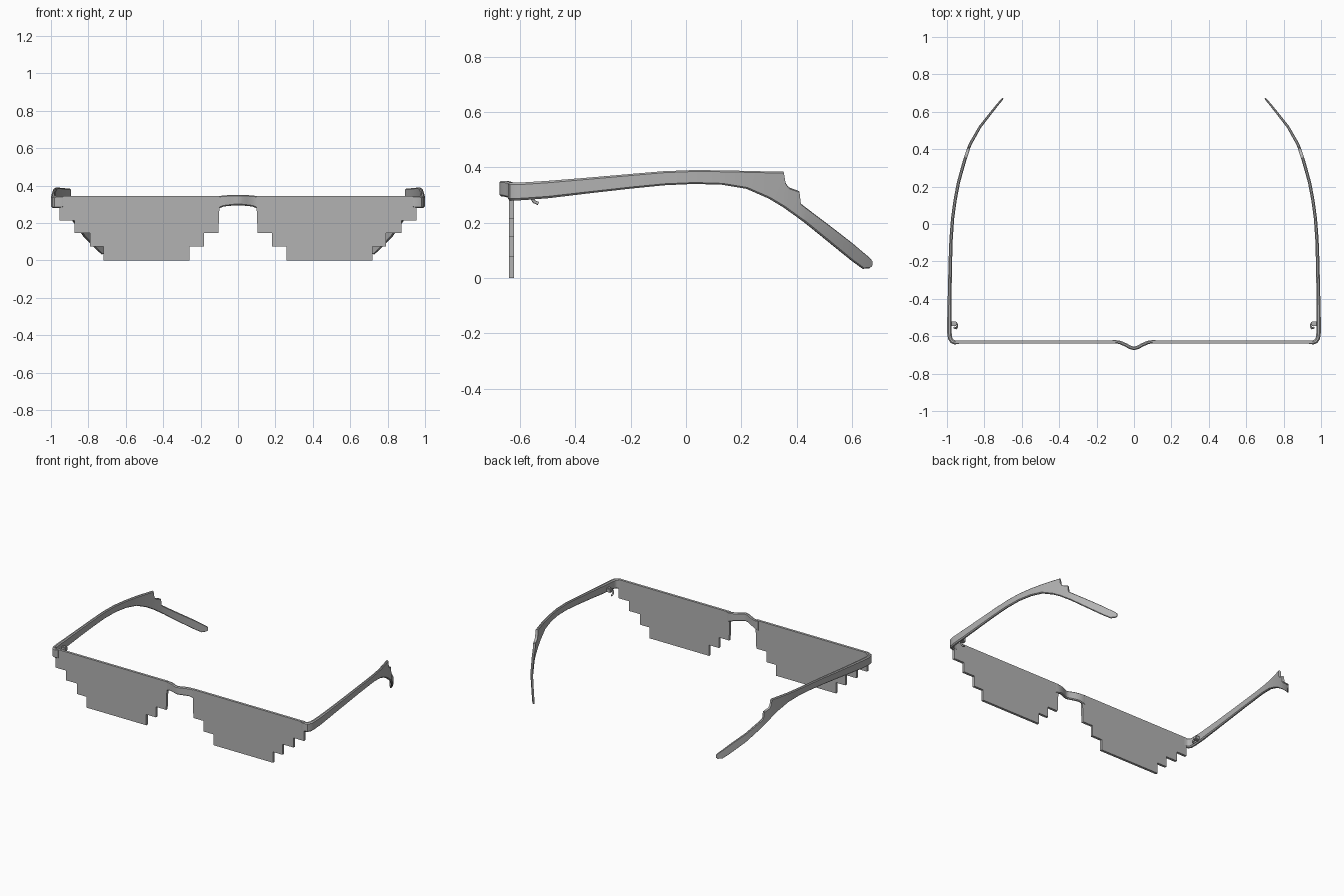
import bpy, bmesh
from mathutils import Vector

cube = bpy.data.objects.get("Cube")
if cube:
    bpy.data.objects.remove(cube, do_unlink=True)

grey = bpy.data.materials.new("plain grey")
grey.use_nodes = True
GREY = (0.45, 0.45, 0.45, 1)
grey.diffuse_color = GREY
grey.node_tree.nodes["Principled BSDF"].inputs["Base Color"].default_value = GREY


def finish(bm, name, mirrored=True, angle=0.6):
    bmesh.ops.recalc_face_normals(bm, faces=bm.faces)
    mesh = bpy.data.meshes.new(name)
    bm.to_mesh(mesh)
    bm.free()
    mesh.materials.append(grey)
    obj = bpy.data.objects.new(name, mesh)
    bpy.context.collection.objects.link(obj)
    bpy.ops.object.select_all(action='DESELECT')
    obj.select_set(True)
    bpy.context.view_layer.objects.active = obj
    bpy.ops.object.shade_smooth_by_angle(angle=angle)
    if mirrored:
        obj.modifiers.new("both sides", 'MIRROR')
    return obj


def band(name, stations, mirrored=True):
    """Sweep a chamfered upright section through (x, y, bottom, top, thickness)."""
    bm = bmesh.new()
    rings = []
    last = len(stations) - 1
    for i, (x, y, low, high, thick) in enumerate(stations):
        a, b = stations[max(i - 1, 0)], stations[min(i + 1, last)]
        side = Vector((b[1] - a[1], a[0] - b[0], 0)).normalized()
        h = thick / 2
        c = h * 0.6
        section = [(-h, low + c), (-h + c, low), (h - c, low), (h, low + c),
                   (h, high - c), (h - c, high), (-h + c, high), (-h, high - c)]
        rings.append([bm.verts.new(Vector((x, y, z)) + side * s) for s, z in section])
    for r, q in zip(rings, rings[1:]):
        for k in range(8):
            n = (k + 1) % 8
            bm.faces.new((r[k], r[n], q[n], q[k]))
    bm.faces.new(rings[0])
    bm.faces.new(rings[-1])
    return finish(bm, name, mirrored)


# Stepped lens plates
outline = [(0.1, 0.345), (0.955, 0.345), (0.955, 0.215), (0.875, 0.215),
           (0.875, 0.148), (0.79, 0.148), (0.79, 0.075), (0.718, 0.075),
           (0.718, 0), (0.258, 0), (0.258, 0.075), (0.183, 0.075),
           (0.183, 0.148), (0.105, 0.148), (0.1, 0.27)]
bm = bmesh.new()
face = bm.faces.new([bm.verts.new((x, -0.64, z)) for x, z in outline])
back = bmesh.ops.extrude_face_region(bm, geom=[face])
bmesh.ops.translate(bm, verts=[v for v in back["geom"] if isinstance(v, bmesh.types.BMVert)],
                    vec=(0, 0.017, 0))
finish(bm, "lenses")

# Nose bridge bowing forward
half = [(0.12, -0.63, 0.275, 0.345, 0.016), (0.1, -0.629, 0.28, 0.345, 0.017),
        (0.075, -0.633, 0.289, 0.347, 0.018), (0.045, -0.646, 0.292, 0.35, 0.019),
        (0.02, -0.66, 0.295, 0.351, 0.019)]
band("nose_bridge", [(-x, *rest) for x, *rest in half]
     + [(0, -0.665, 0.295, 0.351, 0.019)] + half[::-1], mirrored=False)

# Wrapped corners running into the curved, notched temples
band("temples", [
    (0.935, -0.632, 0.282, 0.345, 0.018), (0.957, -0.633, 0.28, 0.345, 0.022),
    (0.973, -0.627, 0.28, 0.345, 0.024), (0.983, -0.612, 0.28, 0.345, 0.024),
    (0.987, -0.58, 0.282, 0.346, 0.024), (0.987, -0.5, 0.288, 0.351, 0.023),
    (0.985, -0.35, 0.306, 0.363, 0.02), (0.982, -0.2, 0.323, 0.376, 0.019),
    (0.978, -0.08, 0.335, 0.386, 0.018), (0.97, 0.03, 0.34, 0.39, 0.017),
    (0.956, 0.13, 0.337, 0.389, 0.017), (0.939, 0.22, 0.322, 0.387, 0.017),
    (0.917, 0.3, 0.287, 0.385, 0.017), (0.902, 0.352, 0.256, 0.384, 0.017),
    (0.9, 0.358, 0.252, 0.345, 0.017), (0.896, 0.37, 0.243, 0.328, 0.017),
    (0.883, 0.408, 0.216, 0.314, 0.016), (0.881, 0.413, 0.212, 0.27, 0.016),
    (0.874, 0.43, 0.2, 0.256, 0.016), (0.823, 0.52, 0.127, 0.188, 0.014),
    (0.76, 0.6, 0.062, 0.126, 0.012), (0.728, 0.64, 0.033, 0.092, 0.011),
    (0.708, 0.663, 0.035, 0.073, 0.01), (0.701, 0.672, 0.043, 0.062, 0.008)])

# Hinge lugs on the inside of each temple
bm = bmesh.new()
bmesh.ops.create_cube(bm, size=1)
bmesh.ops.scale(bm, vec=(0.035, 0.026, 0.03), verts=bm.verts)
bmesh.ops.translate(bm, vec=(0.963, -0.533, 0.305), verts=bm.verts)
bmesh.ops.bevel(bm, geom=bm.edges[:], offset=0.005, segments=2, affect='EDGES')
finish(bm, "hinge_lugs")

# Small hooks hanging below the hinges
curve = bpy.data.curves.new("hinge_hooks", 'CURVE')
curve.dimensions = '3D'
curve.bevel_depth = 0.006
curve.bevel_resolution = 2
curve.use_fill_caps = True
path = [(0.96, -0.555, 0.305), (0.95, -0.557, 0.288),
        (0.947, -0.55, 0.276), (0.947, -0.534, 0.269)]
spline = curve.splines.new('POLY')
spline.points.add(len(path) - 1)
for point, co in zip(spline.points, path):
    point.co = (*co, 1)
spline.use_smooth = True
hooks = bpy.data.objects.new("hinge_hooks", curve)
bpy.context.collection.objects.link(hooks)
curve.materials.append(grey)
hooks.modifiers.new("both sides", 'MIRROR')
